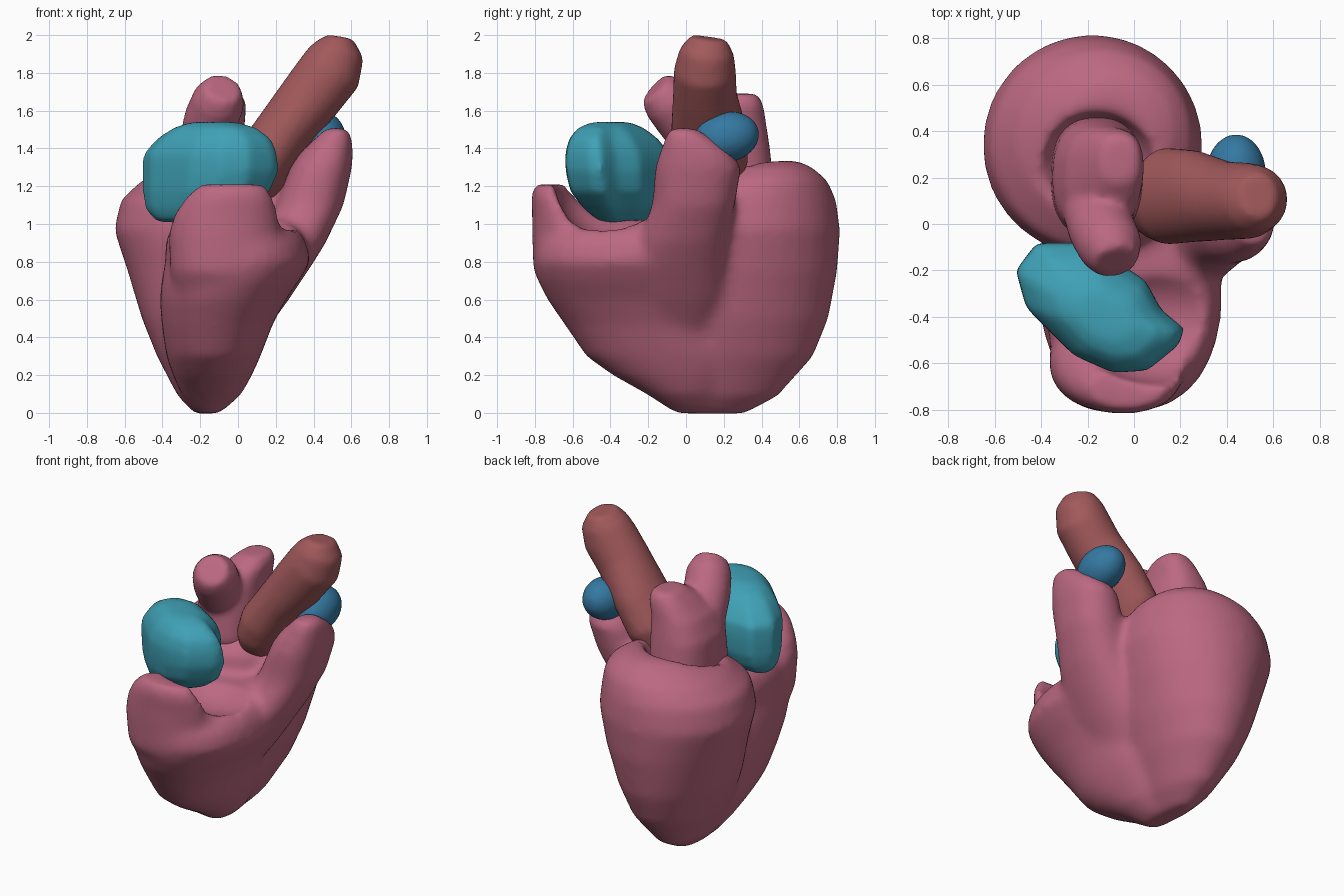
import bpy, bmesh, math
from mathutils import Vector, Matrix

N = 32


def skin(bm, rings):
    # Closed skin over a stack of rings
    vr = [[bm.verts.new(p) for p in r] for r in rings]
    n = len(vr[0])
    for a, b in zip(vr, vr[1:]):
        for i in range(n):
            j = (i + 1) % n
            bm.faces.new((a[i], a[j], b[j], b[i]))
    bm.faces.new(vr[0][::-1])
    bm.faces.new(vr[-1])


def loft(bm, sections, p=2.0):
    # Horizontal superellipses: (z, cx, cy, rx, ry)
    def s(v):
        return math.copysign(abs(v) ** (2 / p), v)
    ang = [2 * math.pi * i / N for i in range(N)]
    skin(bm, [[(cx + rx * s(math.cos(a)), cy + ry * s(math.sin(a)), z) for a in ang]
              for z, cx, cy, rx, ry in sections])


def tube(bm, pts):
    # Oval tube along a path: (x, y, z, radius, sideways radius)
    rings = []
    for i, (x, y, z, r, w) in enumerate(pts):
        t = Vector(pts[min(i + 1, len(pts) - 1)][:3]) - Vector(pts[max(i - 1, 0)][:3])
        t.normalize()
        u = Vector((0, 1, 0)).cross(t).normalized()
        v = t.cross(u)
        rings.append([Vector((x, y, z)) + r * math.cos(a) * u + w * math.sin(a) * v
                      for a in (2 * math.pi * k / N for k in range(N))])
    skin(bm, rings)


def ellipsoid(bm, c, r, tilt=0.0):
    m = Matrix.Translation(c) @ Matrix.Rotation(tilt, 4, 'X') @ Matrix.Diagonal((*r, 1))
    bmesh.ops.create_uvsphere(bm, u_segments=32, v_segments=16, radius=1, matrix=m)


def make(name, bm, mat=None):
    bmesh.ops.recalc_face_normals(bm, faces=bm.faces)
    me = bpy.data.meshes.new(name)
    bm.to_mesh(me)
    bm.free()
    ob = bpy.data.objects.new(name, me)
    bpy.context.collection.objects.link(ob)
    if mat:
        me.materials.append(mat)
    return ob


def fuse(ob, voxel=0.02, smooth=8, cutter=None):
    # Melt overlapping pieces into one soft organic skin
    def remesh():
        m = ob.modifiers.new("fuse", 'REMESH')
        m.mode = 'VOXEL'
        m.voxel_size = voxel
        m.use_smooth_shade = True
    remesh()
    if cutter:
        b = ob.modifiers.new("hollow", 'BOOLEAN')
        b.operation = 'DIFFERENCE'
        b.object = cutter
        remesh()
    s = ob.modifiers.new("soften", 'SMOOTH')
    s.factor = 0.5
    s.iterations = smooth


def colour(name, r, g, b):
    m = bpy.data.materials.new(name)
    m.diffuse_color = (r, g, b, 1)
    return m


pink = colour("muscle_pink", 0.50, 0.14, 0.22)
red = colour("artery_red", 0.36, 0.10, 0.105)
teal = colour("atrium_teal", 0.05, 0.36, 0.47)
blue = colour("vein_blue", 0.035, 0.19, 0.36)

# Ventricles: left chamber at the back
bm = bmesh.new()
loft(bm, [(-.005, -.17, .15, .06, .17), (.09, -.17, .2, .15, .29), (.3, -.17, .27, .26, .405),
          (.5, -.17, .3, .34, .455), (.75, -.17, .33, .415, .472), (.97, -.18, .34, .478, .477),
          (1.13, -.17, .34, .45, .455), (1.23, -.13, .38, .38, .37), (1.3, -.1, .42, .27, .25),
          (1.335, -.1, .45, .16, .14)])
# right chamber at the front
loft(bm, [(-.0, -.16, .05, .07, .11), (.1, -.14, -.01, .16, .2), (.2, -.135, -.06, .21, .33),
          (.3, -.13, -.11, .25, .42), (.47, -.11, -.2, .295, .445), (.6, -.08, -.26, .335, .475),
          (.7, -.04, -.29, .365, .495), (.8, .0, -.31, .385, .50), (.9, -.01, -.31, .375, .49),
          (.97, -.02, -.3, .34, .44), (1.02, -.03, -.29, .28, .38)], 2.2)
# raised front wall
loft(bm, [(.55, -.08, -.48, .25, .2), (.75, -.07, -.58, .29, .23), (.95, -.07, -.6, .30, .215),
          (1.06, -.06, -.64, .275, .175), (1.15, -.04, -.69, .23, .13), (1.21, -.03, -.71, .17, .09)], 2.1)
# outflow lobe on the right
loft(bm, [(.45, .0, -.05, .16, .22), (.6, .07, -.05, .2, .27), (.78, .19, -.05, .2, .27),
          (.9, .28, -.02, .185, .24), (1.1, .38, .04, .18, .22), (1.3, .44, .065, .165, .23),
          (1.38, .47, .05, .14, .19), (1.46, .51, .01, .095, .12), (1.51, .52, -.02, .06, .07)], 2.3)
ventricles = make("ventricles", bm, pink)

# Hollows in the top, under the left and right atria
bm = bmesh.new()
ellipsoid(bm, (-.16, .24, 1.36), (.26, .245, .25))
ellipsoid(bm, (.1, -.42, 1.2), (.36, .27, .275))
hollow = make("hollow_cutter", bm)
hollow.hide_render = True
hollow.hide_viewport = True
fuse(ventricles, 0.022, 16, hollow)

# Left atrium with its forward lobe
bm = bmesh.new()
loft(bm, [(1.03, -.15, .2, .15, .2), (1.2, -.16, .2, .2, .265), (1.4, -.155, .2, .195, .245),
          (1.53, -.13, .21, .165, .215), (1.63, -.08, .25, .125, .16), (1.69, -.06, .28, .08, .1)], 2.5)
tube(bm, [(-.18, .1, 1.4, .14, .14), (-.14, -.02, 1.56, .145, .145), (-.1, -.1, 1.66, .14, .14),
          (-.08, -.165, 1.72, .1, .1)])
fuse(make("left_atrium", bm, pink), 0.018, 12)

# Right atrium: outline stacked in layers, underside rising to the front
outline = [(-.51, -.2), (-.42, -.08), (-.2, -.08), (.05, -.24), (.12, -.37), (.22, -.45),
           (.195, -.52), (.06, -.63), (-.09, -.64), (-.26, -.565), (-.465, -.36)]
ox, oy = -.16, -.36
bm = bmesh.new()
skin(bm, [[(ox + dx + (x - ox) * s, oy + dy + (y - oy) * s, z) for x, y in outline[::-1]]
          for z, s, dx, dy in [(1.01, .45, -.12, .03), (1.08, .76, -.07, .03), (1.17, .94, -.02, .01),
                               (1.28, 1, 0, 0), (1.37, .99, .0, -.005), (1.45, .85, .02, -.025),
                               (1.51, .62, .03, -.04), (1.54, .35, .03, -.04)]])
fuse(make("right_atrium", bm, teal), 0.018, 16)

# Aorta
bm = bmesh.new()
tube(bm, [(.07, .08, 1.13, .09, .1), (.09, .1, 1.21, .14, .17), (.14, .12, 1.34, .16, .21),
          (.25, .12, 1.5, .155, .2), (.39, .1, 1.68, .165, .17), (.49, .1, 1.81, .17, .165),
          (.525, .11, 1.91, .145, .145), (.535, .12, 1.985, .08, .1)])
fuse(make("aorta", bm, red), 0.018, 9)

# Pulmonary artery cap on the outflow lobe
bm = bmesh.new()
ellipsoid(bm, (.44, .215, 1.46), (.13, .175, .135), math.radians(12))
fuse(make("pulmonary_artery", bm, blue), 0.018, 5)
